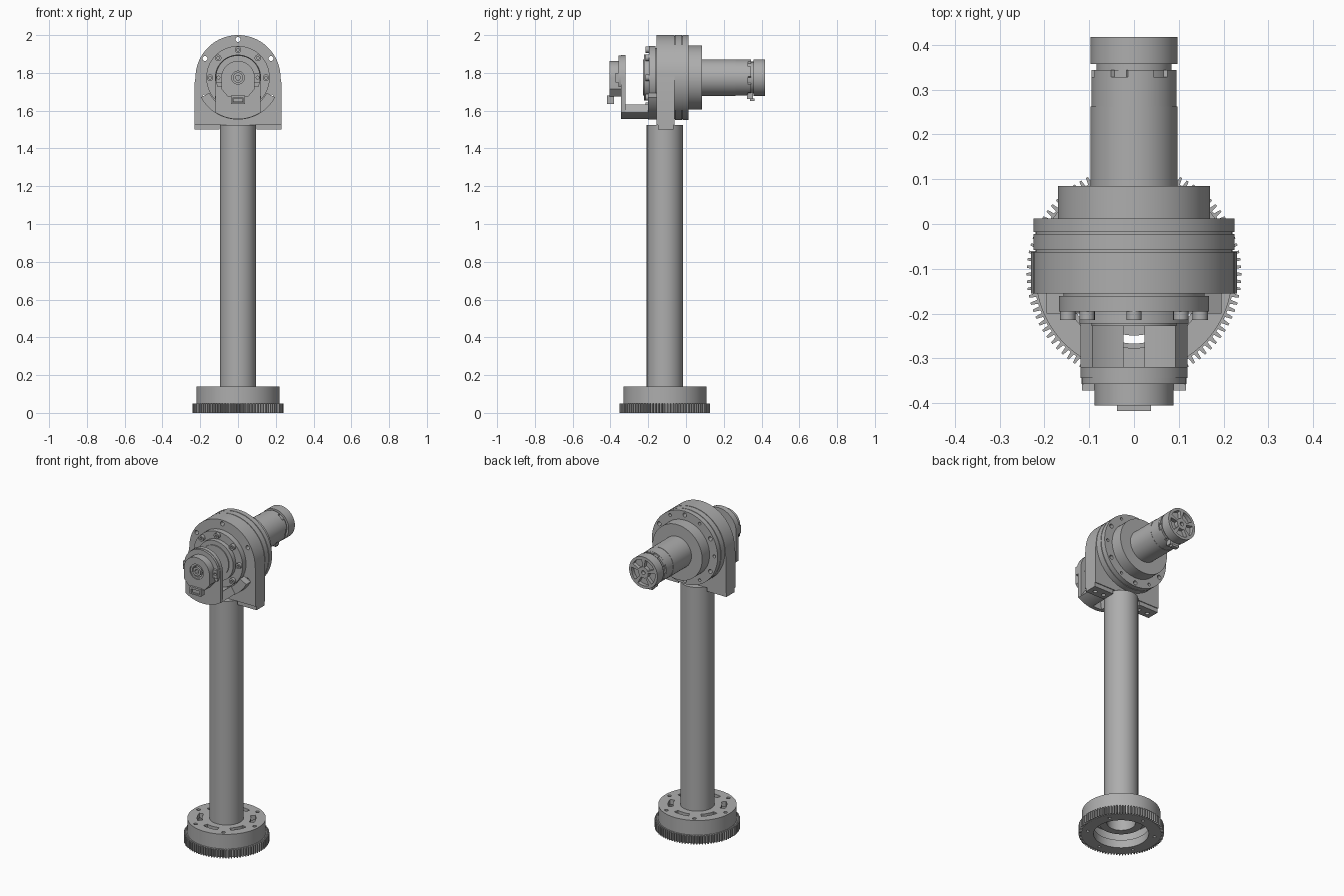
import bpy, bmesh
from math import sin, cos, pi, radians
from mathutils import Matrix

old = bpy.data.objects.get("Cube")
if old:
    bpy.data.objects.remove(old, do_unlink=True)

grey = bpy.data.materials.new("machined grey")
grey.use_nodes = True
TONE = (0.42, 0.42, 0.42, 1)
grey.diffuse_color = TONE
grey.node_tree.nodes["Principled BSDF"].inputs["Base Color"].default_value = TONE

HEAD_Z, POST_Y = 1.775, -0.112


# --- 2D outline helpers (angles in degrees) ---
def arc(r, a0, a1, n=24, cx=0, cy=0):
    return [(cx + r * cos(radians(a0 + (a1 - a0) * i / n)),
             cy + r * sin(radians(a0 + (a1 - a0) * i / n))) for i in range(n + 1)]


def circle(r, cx=0, cy=0, n=64):
    return arc(r, 0, 360, n, cx, cy)[:-1]


def sector(r0, r1, mid, half, n=14):
    return arc(r1, mid - half, mid + half, n) + arc(r0, mid + half, mid - half, n)


def rect(x0, x1, y0, y1):
    return [(x0, y0), (x1, y0), (x1, y1), (x0, y1)]


def ring_of_holes(r, hole, count, start):
    return [circle(hole, *arc(r, start + 360 * i / count, 0, 1)[0], 16) for i in range(count)]


# Extrude filled outlines (inner loops become holes) along y at the head or z at the post
def plate(name, loops, lo, hi, axis="Y"):
    cu = bpy.data.curves.new(name, "CURVE")
    cu.dimensions, cu.fill_mode, cu.extrude = "2D", "BOTH", (hi - lo) / 2
    for pts in loops:
        sp = cu.splines.new("POLY")
        sp.points.add(len(pts) - 1)
        for p, (x, y) in zip(sp.points, pts):
            p.co = (x, y, 0, 1)
        sp.use_cyclic_u = True
    tmp = bpy.data.objects.new(name, cu)
    bpy.context.collection.objects.link(tmp)
    mesh = bpy.data.meshes.new_from_object(tmp.evaluated_get(bpy.context.evaluated_depsgraph_get()))
    bpy.data.objects.remove(tmp)
    mid = (lo + hi) / 2
    if axis == "Y":
        place = Matrix.Translation((0, mid, HEAD_Z)) @ Matrix.Rotation(pi / 2, 4, "X")
    else:
        place = Matrix.Translation((0, POST_Y, mid))
    bm = bmesh.new()
    bm.from_mesh(mesh)
    bmesh.ops.remove_doubles(bm, verts=bm.verts, dist=1e-5)
    bmesh.ops.transform(bm, matrix=place, verts=bm.verts)
    bmesh.ops.recalc_face_normals(bm, faces=bm.faces)
    bm.to_mesh(mesh)
    bm.free()
    mesh.materials.clear()
    mesh.materials.append(grey)
    ob = bpy.data.objects.new(name, mesh)
    bpy.context.collection.objects.link(ob)
    bpy.ops.object.select_all(action="DESELECT")
    ob.select_set(True)
    bpy.context.view_layer.objects.active = ob
    bpy.ops.object.shade_smooth_by_angle(angle=radians(25))
    return ob


def disc(name, r, lo, hi, *holes):
    return plate(name, [circle(r), *holes], lo, hi)


# --- Base: toothed ring, hollow hub, slotted top ---
TEETH = 90
teeth = []
for i in range(TEETH):
    for r, f in ((0.224, -0.3), (0.240, -0.15), (0.240, 0.15), (0.224, 0.3)):
        teeth += [arc(r, 360 * (i + f) / TEETH, 0, 1)[0]]
plate("gear_ring", [teeth, circle(0.155)] + ring_of_holes(0.19, 0.009, 6, 30), 0, 0.05, "Z")
plate("hub_wall", [circle(0.22), circle(0.175)], 0.05, 0.11, "Z")
slots = [sector(0.137, 0.165, 270 + 60 * i, 17) for i in range(6)]
plate("hub_top", [circle(0.22), circle(0.08)] + slots + ring_of_holes(0.192, 0.011, 6, 0),
      0.11, 0.14, "Z")
plate("hub_bearing_ring", [circle(0.125), circle(0.08)], 0.07, 0.11, "Z")

# --- Column ---
plate("column", [circle(0.096), circle(0.08)], 0.09, 1.525, "Z")
plate("column_cap", [circle(0.09)], 1.505, 1.524, "Z")

# --- Mounting feet under the housing ---
for side, name in ((1, "left"), (-1, "right")):
    xs = sorted((side * 0.098, side * 0.23))
    holes = [circle(0.012, side * x, 0, 16) for x in (0.13, 0.19)]
    plate(name + "_foot", [rect(*xs, -0.035, 0.045)] + holes, 1.5, 1.526, "Z")

# --- Arched housing with bolted rear rings ---
bolts = ring_of_holes(0.202, 0.013, 6, 30)
arch = arc(0.225, 0, 180, 48) + [(-0.23, -0.03), (-0.23, -0.25), (0.23, -0.25), (0.23, -0.03)]
plate("housing", [arch] + bolts, -0.155, -0.062)
disc("housing_seal", 0.22, -0.062, -0.058, *bolts)
disc("middle_ring", 0.225, -0.058, -0.022, *bolts)
disc("rear_seal", 0.22, -0.022, -0.018, *bolts)
disc("rear_ring", 0.225, -0.018, 0.012, *bolts, *ring_of_holes(0.202, 0.009, 6, 0))

# --- Rear drive ---
disc("gearbox", 0.17, 0.012, 0.085)
disc("motor_body", 0.097, 0.085, 0.262)
disc("motor_rear_body", 0.0955, 0.262, 0.328)
vents = [sector(0.088, 0.11, 90 + 60 * i, 11) for i in range(6)]
plate("motor_vent_ring", [sum((arc(0.095, 60 * i + 3, 60 * i + 38, 8) +
                               arc(0.087, 60 * i + 41, 60 * i + 60, 6) for i in range(6)), [])],
      0.328, 0.344)
disc("motor_neck", 0.084, 0.344, 0.36)
disc("cap_floor", 0.097, 0.358, 0.395)
openings = [sector(0.034, 0.08, 54 + 72 * i, 27, 10) for i in range(5)]
disc("spoked_cap", 0.097, 0.395, 0.418, *openings, circle(0.012, n=20))
plate("motor_connector", [rect(-0.032, 0.032, -0.112, -0.08)], 0.322, 0.356)
plate("motor_plug", [rect(-0.022, 0.022, -0.124, -0.11)], 0.338, 0.362)

# --- Front output flange with bolt heads ---
disc("flange_neck", 0.158, -0.161, -0.155)
disc("flange_disc", 0.168, -0.195, -0.161)
disc("flange_boss", 0.122, -0.222, -0.195)
disc("flange_rim", 0.095, -0.228, -0.222, circle(0.08))
for i in range(8):
    cx, cy = arc(0.148, 45 * i, 0, 1)[0]
    plate(f"flange_bolt_{i}", [circle(0.017, cx, cy, 20), circle(0.008, cx, cy, 6)], -0.214, -0.195)

# --- Bracket reaching forward below the flange ---
plate("bracket_root", [sector(0.172, 0.222, 270, 62, 32)], -0.2, -0.155)
for side, name in ((1, "left"), (-1, "right")):
    plate(name + "_bracket_arm", [sector(0.17, 0.22, 270 + side * 20.5, 12.5)], -0.322, -0.2)
plate("bracket_plate", [arc(0.12, 0, 180, 32) + [(-0.12, -0.185)] +
                        arc(0.22, 237, 303, 16) + [(0.12, -0.185)]], -0.344, -0.32)

# --- Encoder on the bracket ---
plate("encoder_base", [arc(0.118, -25, 205, 32)], -0.358, -0.344)
body = arc(0.088, 0, 180, 32) + [(-0.088, -0.06), (-0.055, -0.1), (0.055, -0.1), (0.088, -0.06)]
plate("encoder_body", [body, circle(0.046)], -0.405, -0.344)
plate("encoder_ring", [circle(0.046), circle(0.034)], -0.398, -0.358)
plate("encoder_shaft", [circle(0.027), circle(0.014, n=6)], -0.404, -0.355)
for side, name in ((1, "left"), (-1, "right")):
    xs = sorted((side * 0.088, side * 0.116))
    plate(name + "_encoder_ear", [rect(*xs, -0.025, 0.025), circle(0.008, side * 0.104, 0, 12)],
          -0.372, -0.356)
plate("encoder_connector", [rect(-0.038, 0.038, -0.14, -0.095),
                            rect(-0.028, 0.028, -0.132, -0.108)], -0.418, -0.38)
plate("encoder_plug", [rect(-0.026, 0.026, -0.13, -0.11)], -0.41, -0.384)
